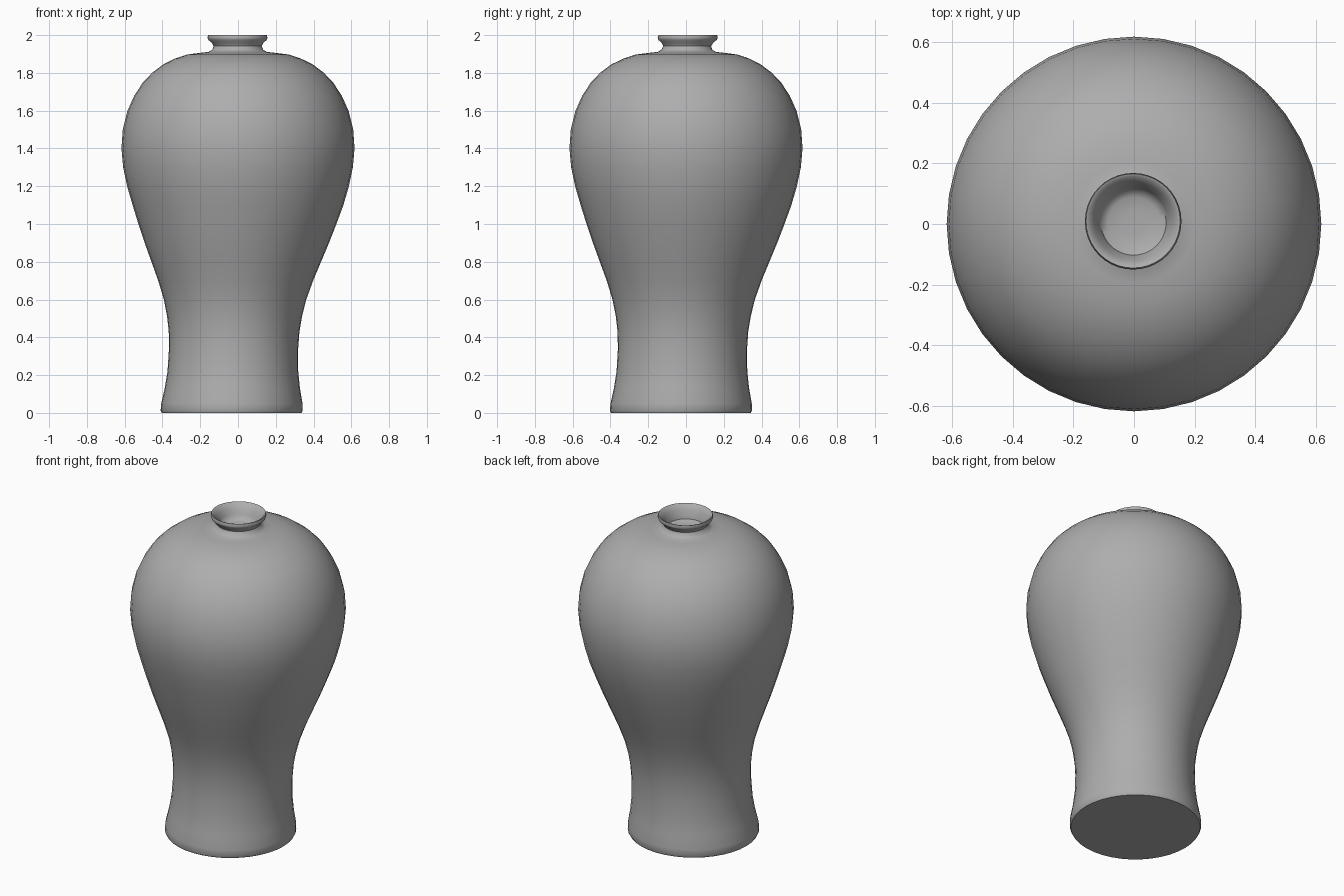
import bpy
import bmesh
import math

cube = bpy.data.objects.get("Cube")
if cube:
    bpy.data.objects.remove(cube, do_unlink=True)

SIDES = 40


def make_material(name, colour):
    mat = bpy.data.materials.new(name)
    mat.use_nodes = True
    mat.diffuse_color = colour
    mat.node_tree.nodes["Principled BSDF"].inputs["Base Color"].default_value = colour
    return mat


def axis_offset(z):
    """The vase leans: its foot sits off the body axis, its mouth slightly back."""
    foot = max(0.0, 1.0 - z / 1.1)
    mouth = max(0.0, (z - 1.85) / 0.15)
    return -0.034 * foot - 0.003 * mouth, -0.027 * foot + 0.010 * mouth


def lathe(name, profile, mat):
    """Turn a (radius, height) profile around the leaning axis, capping both ends."""
    bm = bmesh.new()
    rings = []
    for r, z in profile:
        cx, cy = axis_offset(z)
        ring = []
        for i in range(SIDES):
            a = math.tau * i / SIDES
            ring.append(bm.verts.new((cx + r * math.cos(a), cy + r * math.sin(a), z)))
        rings.append(ring)
    for low, high in zip(rings, rings[1:]):
        for i in range(SIDES):
            j = (i + 1) % SIDES
            bm.faces.new((low[i], low[j], high[j], high[i]))
    bm.faces.new(rings[0][::-1])
    bm.faces.new(rings[-1])
    mesh = bpy.data.meshes.new(name)
    bm.to_mesh(mesh)
    bm.free()
    mesh.materials.append(mat)
    obj = bpy.data.objects.new(name, mesh)
    bpy.context.collection.objects.link(obj)
    bpy.ops.object.select_all(action="DESELECT")
    obj.select_set(True)
    bpy.context.view_layer.objects.active = obj
    bpy.ops.object.shade_smooth_by_angle(angle=math.radians(50))
    return obj


# Foot, waist and belly
body = [
    (0.370, 0.0), (0.376, 0.012), (0.374, 0.05), (0.358, 0.13), (0.346, 0.22),
    (0.342, 0.34), (0.346, 0.43), (0.357, 0.51), (0.377, 0.6), (0.410, 0.7),
    (0.449, 0.8), (0.488, 0.9), (0.524, 1.0), (0.558, 1.1), (0.587, 1.2),
    (0.608, 1.3), (0.617, 1.4), (0.610, 1.5), (0.585, 1.6), (0.549, 1.68),
]
# Round shoulder
shoulder = [
    (0.503, 1.75), (0.455, 1.8), (0.395, 1.845), (0.335, 1.875),
    (0.270, 1.897), (0.200, 1.906), (0.155, 1.911),
]
# Short flared neck, lip, and the shallow well inside the mouth
neck = [
    (0.135, 1.922), (0.127, 1.942), (0.137, 1.96), (0.154, 1.974),
    (0.159, 1.986), (0.155, 2.0), (0.147, 1.998), (0.130, 1.970),
    (0.113, 1.940), (0.107, 1.918), (0.085, 1.908), (0.040, 1.905),
]

glaze = make_material("grey_glaze", (0.42, 0.42, 0.42, 1.0))
lathe("vase", body + shoulder + neck, glaze)
